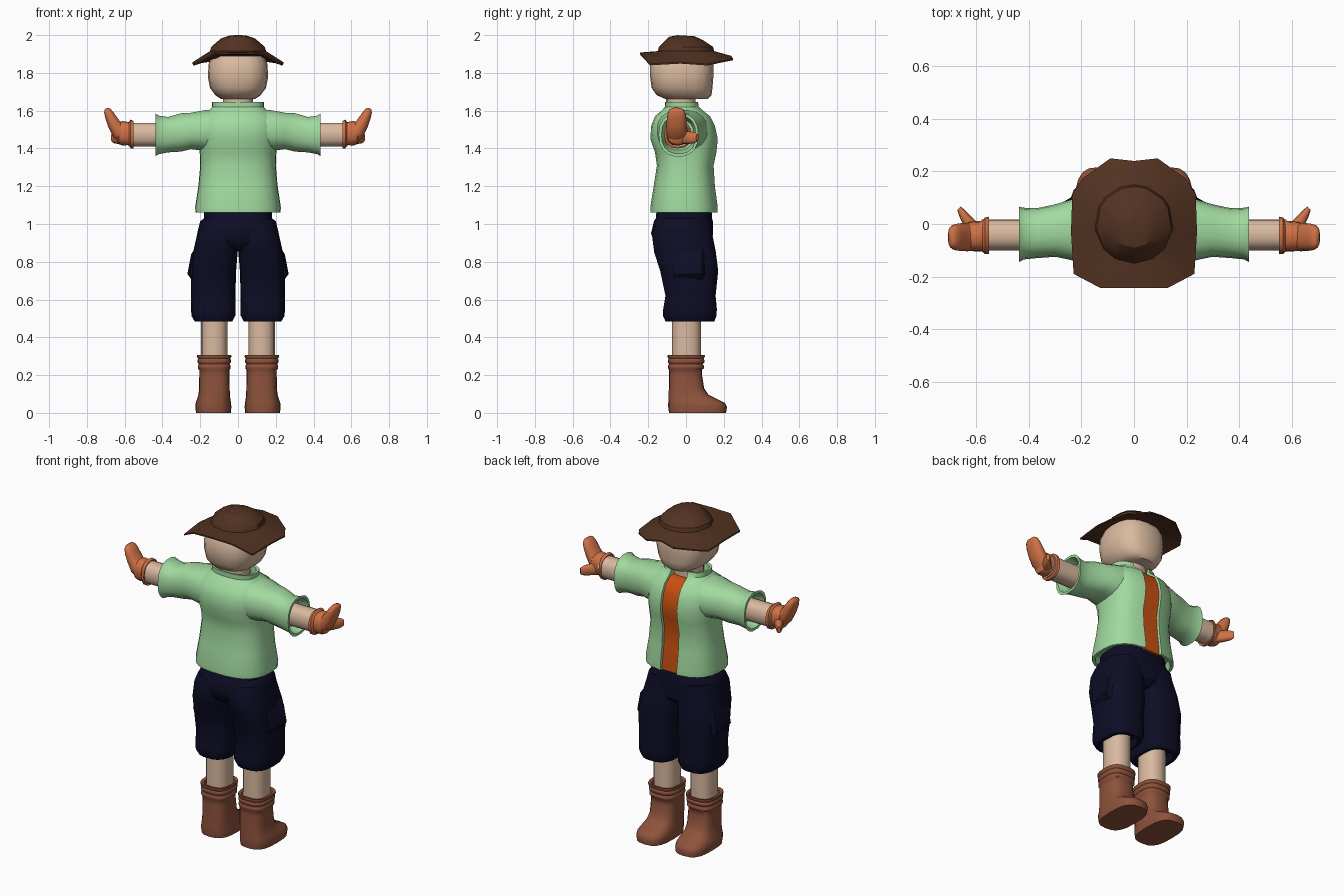
import bpy, bmesh, math
from mathutils import Vector as V


def material(name, rgb):
    m = bpy.data.materials.new(name)
    m.diffuse_color = (*rgb, 1)
    return m


GREEN = material("mint green", (0.36, 0.70, 0.35))
NAVY = material("navy", (0.004, 0.004, 0.019))
HAT = material("dark brown", (0.085, 0.032, 0.015))
SKIN = material("skin", (0.70, 0.49, 0.35))
BOOT = material("boot brown", (0.27, 0.085, 0.045))
GLOVE = material("glove tan", (0.62, 0.165, 0.06))
ORANGE = material("orange", (0.58, 0.08, 0.005))


def spow(v, e):
    return math.copysign(abs(v) ** e, v)


def oval(c, u, v, n=16, p=2.4, a0=0.0, a1=360.0):
    """Superellipse ring round c with half-axes u and v."""
    pts = []
    for i in range(n):
        t = math.radians(a0 + (a1 - a0) * i / n)
        pts.append(V(c) + V(u) * spow(math.cos(t), 2 / p) + V(v) * spow(math.sin(t), 2 / p))
    return pts


def zring(z, x0, x1, y0, y1, **k):
    return oval(((x0 + x1) / 2, (y0 + y1) / 2, z), ((x1 - x0) / 2, 0, 0), (0, (y1 - y0) / 2, 0), **k)


def xring(x, y0, y1, z0, z1, **k):
    return oval((x, (y0 + y1) / 2, (z0 + z1) / 2), (0, (y1 - y0) / 2, 0), (0, 0, (z1 - z0) / 2), **k)


def loft(name, rings, mat, side=1, angle=40, mat2=None, col2=None):
    """Skin a row of rings, cap both ends; column col2 takes mat2."""
    bm = bmesh.new()
    rows = [[bm.verts.new((p.x * side, p.y, p.z)) for p in r] for r in rings]
    n = len(rows[0])
    for a, b in zip(rows, rows[1:]):
        for i in range(n):
            j = (i + 1) % n
            f = bm.faces.new((a[i], a[j], b[j], b[i]))
            if i == col2:
                f.material_index = 1
    bm.faces.new(rows[0])
    bm.faces.new(rows[-1])
    bmesh.ops.recalc_face_normals(bm, faces=bm.faces)
    me = bpy.data.meshes.new(name)
    bm.to_mesh(me)
    bm.free()
    ob = bpy.data.objects.new(name, me)
    bpy.context.collection.objects.link(ob)
    me.materials.append(mat)
    if mat2:
        me.materials.append(mat2)
    bpy.ops.object.select_all(action='DESELECT')
    ob.select_set(True)
    bpy.context.view_layer.objects.active = ob
    bpy.ops.object.shade_smooth_by_angle(angle=math.radians(angle))
    return ob


# Hat: drooping polygon brim and rounded crown
half = [(0, .24, 1.89), (.09, .25, 1.875), (.195, .175, 1.86), (.235, .115, 1.847),
        (.24, -.03, 1.857), (.23, -.19, 1.848), (.13, -.243, 1.905), (0, -.243, 1.908)]
rim = [V(p) for p in half] + [V((-x, y, z)) for x, y, z in half[-2:0:-1]]


def hat_ring(r, z, tilt=0.0):
    out = []
    for p in rim:
        d = V((p.x, p.y, 0)).normalized() * r
        out.append(V((d.x, d.y, z - tilt * d.y)))
    return out


loft("hat", [hat_ring(.13, 1.895), [p - V((0, 0, .008)) for p in rim], rim,
             hat_ring(.15, 1.915), hat_ring(.143, 1.938), hat_ring(.09, 1.982, .1),
             hat_ring(.045, 1.997, .06)], HAT, angle=30)

# Head and neck
loft("head", [zring(z, -w, w, a, b, n=20, p=2.6) for z, w, a, b in [
    (1.662, .09, -.11, .115), (1.682, .12, -.155, .135), (1.72, .148, -.182, .14),
    (1.78, .16, -.19, .145), (1.85, .155, -.19, .145), (1.89, .14, -.165, .125)]], SKIN)
loft("neck", [zring(z, -.08, .08, -.105, .05) for z in (1.5, 1.69)], SKIN)

# Shirt body with a recessed orange strip down the chest
rings = []
for z, w, a, b in [(1.11, .2, -.165, .145), (1.06, .21, -.175, .155), (1.06, .226, -.19, .17),
                   (1.09, .227, -.19, .17), (1.2, .21, -.172, .155), (1.31, .2, -.155, .148),
                   (1.38, .203, -.165, .163), (1.45, .21, -.19, .17), (1.52, .215, -.185, .155),
                   (1.57, .20, -.165, .13), (1.602, .155, -.128, .09), (1.62, .137, -.112, .07),
                   (1.647, .138, -.112, .065), (1.645, .122, -.098, .05), (1.58, .115, -.09, .045)]:
    r = zring(z, -w, w, a, b, n=24, p=2.6, a0=105, a1=449)
    r[0].x, r[-1].x = -.055, .055
    r[0].y = r[-1].y = b - .002
    for x in (.052, -.052):
        r.append(V((x, b - .016, min(z, 1.6))))
    rings.append(r)
loft("shirt", rings, GREEN, mat2=ORANGE, col2=24)

# Shorts: waist, shared by both legs
loft("shorts_waist", [zring(z, -w, w, a, b, n=20, p=2.7) for z, w, a, b in [
    (1.08, .178, -.155, .135), (1.03, .18, -.16, .138), (1.015, .2, -.17, .142),
    (.95, .216, -.185, .142), (.89, .2, -.165, .14), (.86, .15, -.12, .11)]], NAVY)

for s, tag in ((1, "right"), (-1, "left")):
    # Puffed sleeve with hollow flared cuff
    loft("sleeve_" + tag, [xring(x, a, b, c, d, n=18) for x, a, b, c, d in [
        (.08, -.15, .12, 1.38, 1.61), (.17, -.155, .115, 1.385, 1.605),
        (.25, -.135, .09, 1.395, 1.59), (.3, -.125, .075, 1.382, 1.588),
        (.37, -.13, .06, 1.378, 1.568), (.42, -.135, .062, 1.368, 1.575),
        (.438, -.145, .066, 1.357, 1.588), (.438, -.13, .052, 1.372, 1.573),
        (.38, -.115, .04, 1.39, 1.555)]], GREEN, s)
    # Bare forearm
    loft("forearm_" + tag, [xring(x, -.1, .018, 1.41, 1.537, n=14) for x in (.34, .58)], SKIN, s)
    # Glove cuff
    loft("glove_cuff_" + tag, [xring(x, a, b, c, d) for x, a, b, c, d in [
        (.56, -.09, .01, 1.42, 1.53), (.553, -.115, .028, 1.4, 1.545),
        (.568, -.115, .025, 1.4, 1.553), (.578, -.104, .012, 1.418, 1.54),
        (.61, -.104, .01, 1.415, 1.545), (.63, -.1, .008, 1.422, 1.54),
        (.643, -.08, -.01, 1.445, 1.52)]], GLOVE, s)
    # Mitten fingers curling upward
    fingers = []
    for x, z, deg, t, w in [(.60, 1.475, 10, .05, .05), (.635, 1.492, 35, .043, .054),
                            (.66, 1.535, 58, .034, .053), (.68, 1.575, 60, .027, .05),
                            (.692, 1.6, 58, .02, .042), (.699, 1.611, 58, .009, .026)]:
        q = math.radians(deg)
        fingers.append(oval((x, -.05, z), (0, w, 0), (-math.sin(q) * t, 0, math.cos(q) * t), n=14))
    loft("glove_fingers_" + tag, fingers, GLOVE, s, 50)
    # Thumb
    loft("glove_thumb_" + tag, [oval((x, y, 1.457), (.7 * w, -.7 * w, 0), (0, 0, h), n=12)
                                for x, y, w, h in [(.60, -.03, .03, .035), (.635, .012, .022, .033),
                                                   (.655, .042, .016, .03), (.667, .06, .009, .02)]],
         GLOVE, s, 50)
    # Shorts leg with gathered, hollow hem
    loft("shorts_leg_" + tag, [zring(z, a, b, c, d, n=18, p=2.8) for z, a, b, c, d in [
        (1.0, .0, .2, -.16, .135), (.95, -.01, .215, -.183, .14), (.85, .002, .238, -.17, .16),
        (.75, .01, .25, -.138, .172), (.62, .014, .25, -.11, .158), (.55, .012, .248, -.122, .165),
        (.515, .014, .247, -.124, .163), (.485, .03, .23, -.11, .152), (.485, .045, .212, -.092, .13),
        (.53, .05, .205, -.085, .12)]], NAVY, s)
    # Cargo pocket flap on the outer thigh
    loft("pocket_" + tag, [[V((.18, -.07, z)), V((x, -.065, z)), V((x + .012, .085, z)), V((.18, .135, z))]
                           for z, x in [(.87, .215), (.84, .236), (.735, .256), (.7, .23)]], NAVY, s, 30)
    # Bare shin
    loft("shin_" + tag, [zring(z, .055, .195, -.075, .08, n=12) for z in (.25, .55)], SKIN, s)
    # Boot with folded top
    loft("boot_" + tag, [zring(z, a, b, c, d, n=20, p=2.9) for z, a, b, c, d in [
        (0, .038, .222, -.09, .212), (.03, .035, .226, -.094, .217), (.052, .037, .224, -.094, .207),
        (.072, .04, .217, -.093, .168), (.095, .043, .21, -.092, .12), (.13, .044, .206, -.091, .096),
        (.2, .045, .205, -.09, .085), (.228, .045, .205, -.09, .085), (.236, .039, .213, -.095, .094),
        (.25, .039, .213, -.095, .094), (.258, .045, .207, -.09, .088), (.268, .037, .215, -.096, .097),
        (.28, .037, .215, -.096, .097), (.287, .042, .21, -.092, .092), (.296, .035, .218, -.098, .1),
        (.307, .036, .217, -.097, .099), (.303, .05, .2, -.08, .085), (.28, .055, .195, -.075, .08)]],
         BOOT, s, 50)
